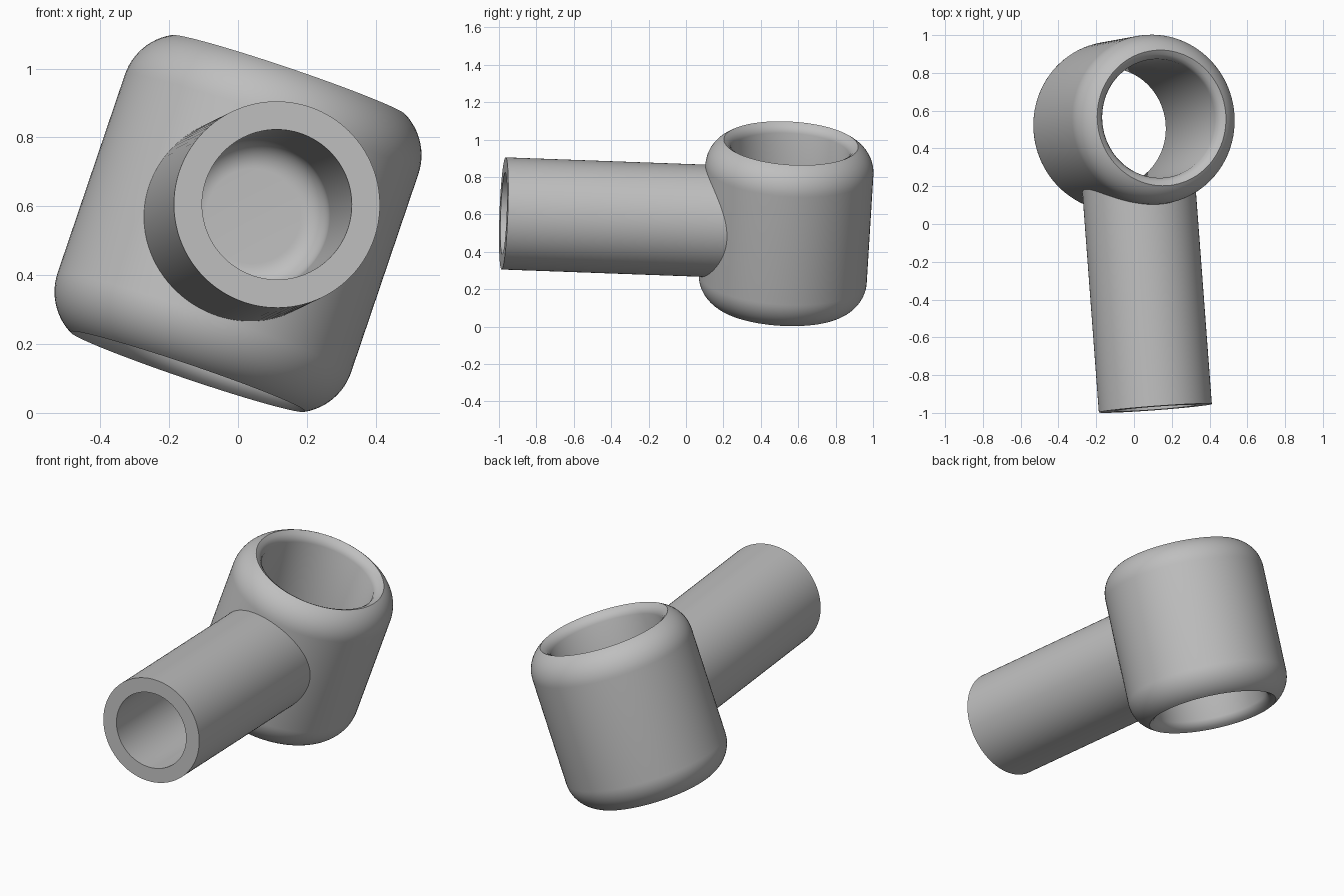
import bpy
import bmesh
from math import sin, cos, radians, pi
from mathutils import Vector, Matrix

cube = bpy.data.objects.get("Cube")
if cube:
    bpy.data.objects.remove(cube, do_unlink=True)

grey = bpy.data.materials.new("plain grey")
grey.use_nodes = True
colour = (0.52, 0.52, 0.52, 1)
grey.diffuse_color = colour
grey.node_tree.nodes["Principled BSDF"].inputs["Base Color"].default_value = colour


def arc(centre_r, centre_t, radius, start, end, steps=12):
    """Points (radius, height) along a circular arc, angles in degrees."""
    angles = [radians(start + (end - start) * i / steps) for i in range(steps + 1)]
    return [(centre_r + radius * cos(a), centre_t + radius * sin(a)) for a in angles]


def lathe(name, profile, origin, axis, closed=False, segments=96):
    """Spin a profile of (radius, height) points about an axis."""
    bm = bmesh.new()
    verts = [bm.verts.new((r, 0, t)) for r, t in profile]
    edges = [bm.edges.new(pair) for pair in zip(verts, verts[1:])]
    if closed:
        edges.append(bm.edges.new((verts[-1], verts[0])))
    bmesh.ops.spin(bm, geom=verts + edges, cent=(0, 0, 0), axis=(0, 0, 1),
                   angle=2 * pi, steps=segments)
    bmesh.ops.remove_doubles(bm, verts=bm.verts, dist=0.0001)
    bmesh.ops.recalc_face_normals(bm, faces=bm.faces)
    turn = Vector((0, 0, 1)).rotation_difference(axis).to_matrix().to_4x4()
    bm.transform(Matrix.Translation(origin) @ turn)
    mesh = bpy.data.meshes.new(name)
    bm.to_mesh(mesh)
    bm.free()
    mesh.materials.append(grey)
    for poly in mesh.polygons:
        poly.use_smooth = True
    mesh.set_sharp_from_angle(angle=radians(30))
    obj = bpy.data.objects.new(name, mesh)
    bpy.context.collection.objects.link(obj)
    return obj


head_centre = Vector((0, 0.535, 0.55))
shank_end = Vector((0.113, -0.975, 0.605))
shank_axis = head_centre - shank_end
reach = shank_axis.length
shank_axis.normalize()

# Head axis leans sideways and stays square to the shank
head_axis = Vector((0.324, 0, 0.944))
head_axis = (head_axis - shank_axis * head_axis.dot(shank_axis)).normalized()

# Ring head: rounded shoulders, crisp rim, eased mouth into the through bore
upper = arc(0.28, 0.305, 0.17, 0, 62)
upper += [(0.338, 0.443), (0.323, 0.426), (0.315, 0.405)]
lower = [(r, -t) for r, t in reversed(upper)]
lathe("ring_head", lower + upper, head_centre, head_axis, closed=True)

# Tubular shank with a blind bore, its far end buried in the head wall
bore, outer, fillet, depth = 0.218, 0.3, 0.08, 0.85
length = reach - 0.32
floor = [(0, depth + fillet)] + arc(bore - fillet, depth, fillet, 90, 0)
tube = [(bore, 0), (outer, 0), (outer, length), (0, length)]
lathe("shank", floor + tube, shank_end, shank_axis)
